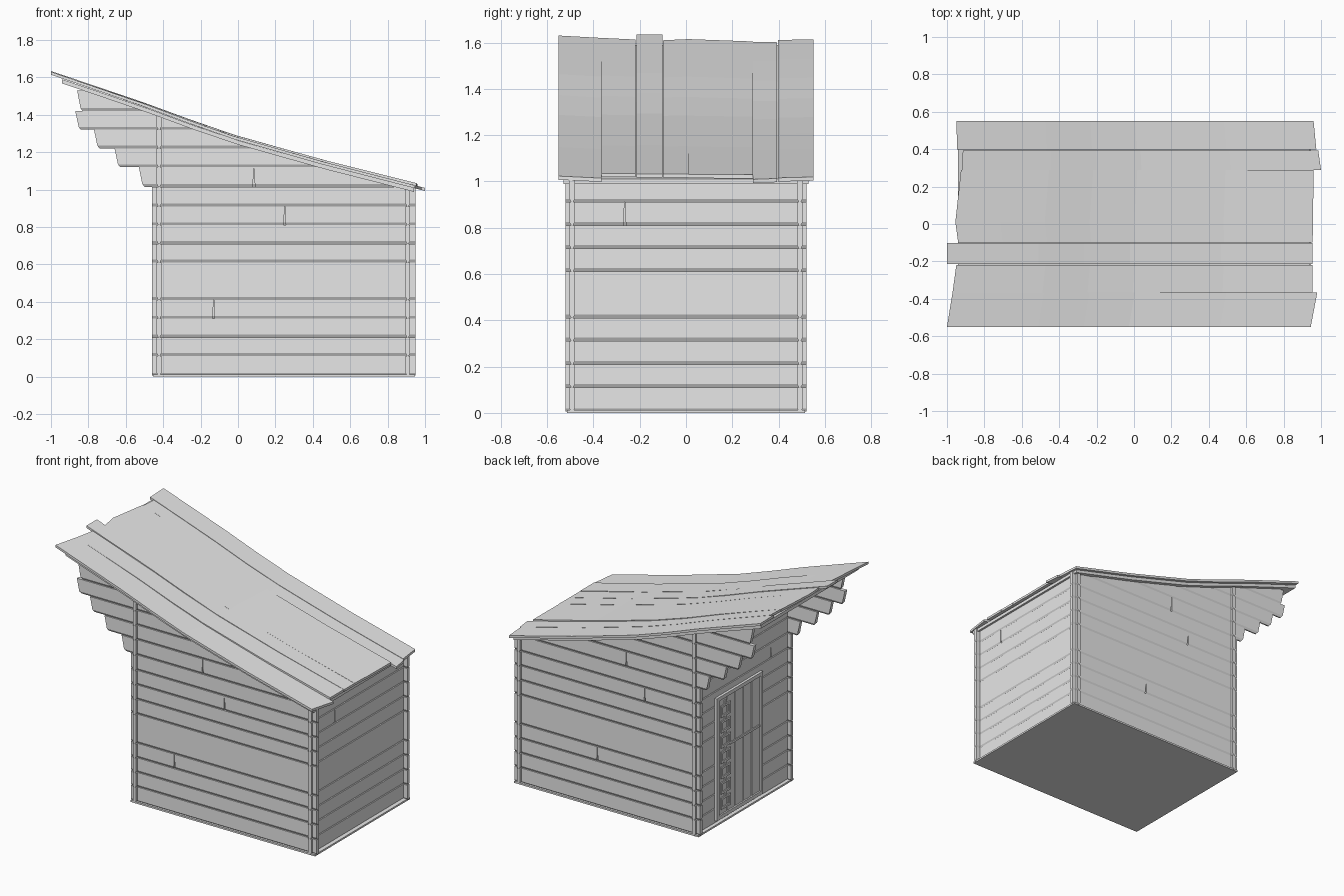
import bpy, bmesh

cube = bpy.data.objects.get("Cube")
if cube:
    bpy.data.objects.remove(cube, do_unlink=True)

mat = bpy.data.materials.new("pale_grey_wood")
mat.use_nodes = True
GREY = (0.8, 0.8, 0.8, 1)
mat.diffuse_color = GREY
mat.node_tree.nodes["Principled BSDF"].inputs["Base Color"].default_value = GREY


def finish(name, bm):
    bmesh.ops.recalc_face_normals(bm, faces=bm.faces)
    mesh = bpy.data.meshes.new(name)
    bm.to_mesh(mesh)
    bm.free()
    mesh.materials.append(mat)
    obj = bpy.data.objects.new(name, mesh)
    bpy.context.collection.objects.link(obj)
    return obj


def loft(bm, rings):
    """Skin a row of matching closed rings and cap both ends."""
    rows = [[bm.verts.new(p) for p in ring] for ring in rings]
    n = len(rows[0])
    for a, b in zip(rows, rows[1:]):
        for i in range(n):
            j = (i + 1) % n
            bm.faces.new((a[i], a[j], b[j], b[i]))
    bm.faces.new(rows[0])
    bm.faces.new(rows[-1])


def box(bm, x, y, z):
    loft(bm, [[(x[0], y[0], h), (x[1], y[0], h), (x[1], y[1], h), (x[0], y[1], h)] for h in z])


# Roof line in the x-z plane
ROOF = [(-1, 1.63), (-0.5, 1.46), (-0.08, 1.305), (0.45, 1.155), (1, 1.015)]


def roof_z(x):
    for (x0, z0), (x1, z1) in zip(ROOF, ROOF[1:]):
        if x <= x1:
            break
    return z0 + (z1 - z0) * (x - x0) / (x1 - x0)


def roof_x(z):
    for (x0, z0), (x1, z1) in zip(ROOF, ROOF[1:]):
        if z >= z1:
            break
    return x0 + (x1 - x0) * (z - z0) / (z1 - z0)


HALF = 0.0125     # half the plank thickness
LIP = 0.015       # height of the bevel under each plank
SINK = 0.03       # wall tops end this far below the roof surface


def plank(bm, z0, z1, start, end, place):
    """Plank with a bevelled lower edge; start and end are functions of height."""
    section = [(-0.004, z0), (0.004, z0), (HALF, z0 + LIP), (HALF, z1), (-HALF, z1), (-HALF, z0 + LIP)]
    loft(bm, [[place(f(z), d, z) for d, z in section] for f in (start, end)])


def row(bm, z0, z1, start, end, place, joint=None):
    """One wall row, optionally split by a tapered crack."""
    if joint is None:
        plank(bm, z0, z1, start, end, place)
        return
    gap = lambda z: 0.005 * (z1 - z) / (z1 - z0) + 0.0005
    plank(bm, z0, z1, start, lambda z: joint - gap(z), place)
    plank(bm, z0, z1, lambda z: joint + gap(z), end, place)


LEVELS = [0.005, 0.11, 0.21, 0.31, 0.41, 0.61, 0.71, 0.81, 0.91, 1.015]
GABLE = [1.015, 1.12, 1.22, 1.32, 1.42, 1.53]
STEPS = [-0.53, -0.66, -0.77, -0.87, -0.86]

# Long side walls with stepped gable planks carrying the overhang
for name, y, joints in (("front_wall", -0.492, {7: 0.25, 3: -0.13, 9: 0.085}),
                        ("back_wall", 0.492, {7: -0.04, 3: 0.32, 9: 0.1})):
    bm = bmesh.new()
    place = lambda s, d, z: (s, y + d, z)
    for i, (z0, z1) in enumerate(zip(LEVELS, LEVELS[1:])):
        row(bm, z0, z1, lambda z: -0.46, lambda z: 0.95, place, joints.get(i))
    for i, (z0, z1) in enumerate(zip(GABLE, GABLE[1:])):
        tip = STEPS[i]
        nose = lambda z: tip + (0.03 if z < z0 + 0.001 else 0.018 if z < z1 - 0.02 else 0)
        slope = lambda z: max(tip + 0.01, min(0.93, roof_x(z + SINK)))
        row(bm, z0, z1, nose, slope, place, joints.get(i + 9))
    finish(name, bm)

# End walls: the low one and the tall one behind the door
for name, x, levels, joints in (("low_end_wall", 0.908, LEVELS, {7: -0.265}),
                                ("door_wall", -0.422, LEVELS + [1.12, 1.22, 1.32, 1.4], {8: -0.3})):
    bm = bmesh.new()
    place = lambda s, d, z: (x + d, s, z)
    for i, (z0, z1) in enumerate(zip(levels, levels[1:])):
        row(bm, z0, z1, lambda z: -0.52, lambda z: 0.52, place, joints.get(i))
    finish(name, bm)

# Floor
bm = bmesh.new()
box(bm, (-0.455, 0.945), (-0.515, 0.515), (0, 0.012))
finish("floor", bm)


def roof_board(bm, y, left, right, lift, top, bottom):
    """Slab following the roof line; ends may be skewed, lift is (left, right)."""
    rings = []
    for k in range(9):
        t = k / 8
        xs = [left[i] + (right[i] - left[i]) * t for i in (0, 1)]
        up = lift[0] + (lift[1] - lift[0]) * t
        zs = [roof_z(v) + up for v in xs]
        rings.append([(xs[0], y[0], zs[0] + bottom), (xs[1], y[1], zs[1] + bottom),
                      (xs[1], y[1], zs[1] + top), (xs[0], y[0], zs[0] + top)])
    loft(bm, rings)


# Ragged roof boards: y span, left ends, right ends, lift at both ends
BOARDS = [((-0.55, -0.365), (-1, -0.97), (0.945, 0.98), (0, -0.006)),
          ((-0.365, -0.219), (-0.97, -0.95), (0.955, 0.955), (0, 0.008)),
          ((-0.214, -0.102), (-1, -1), (0.955, 0.955), (0.004, 0.006)),
          ((-0.1, 0.01), (-0.94, -0.955), (0.955, 0.957), (0, 0.006)),
          ((0.01, 0.289), (-0.955, -0.925), (0.957, 0.96), (0, 0.004)),
          ((0.29, 0.394), (-0.92, -0.915), (1, 0.985), (0, -0.006)),
          ((0.398, 0.55), (-0.945, -0.95), (0.975, 0.96), (0, -0.006))]
bm = bmesh.new()
for y, left, right, lift in BOARDS:
    roof_board(bm, y, left, right, lift, 0, -0.016)
finish("roof_boards", bm)

# Thin under-layer that rests on the walls
bm = bmesh.new()
roof_board(bm, (-0.53, 0.53), (-0.94, -0.94), (0.94, 0.94), (0, 0), -0.02, -0.042)
finish("roof_underlayer", bm)

# Door: frame, vertical boards and cross rails
WALL = -0.434
bm = bmesh.new()
for y in ((0.285, 0.31), (-0.19, -0.165)):
    box(bm, (WALL - 0.018, WALL), y, (0.03, 0.87))
for z in ((0.03, 0.055), (0.845, 0.87)):
    box(bm, (WALL - 0.018, WALL), (-0.165, 0.285), z)
finish("door_frame", bm)

bm = bmesh.new()
for i in range(5):
    y0 = -0.163 + i * 0.09
    box(bm, (WALL - 0.01, WALL), (y0, y0 + 0.084), (0.057, 0.843))
finish("door_boards", bm)

# Column of linked open squares along one door edge
bm = bmesh.new()
for i in range(7):
    z0 = 0.09 + i * 0.105
    for y in ((0.16, 0.175), (0.245, 0.26)):
        box(bm, (WALL - 0.018, WALL - 0.01), y, (z0, z0 + 0.08))
    for z in ((z0, z0 + 0.014), (z0 + 0.066, z0 + 0.08)):
        box(bm, (WALL - 0.018, WALL - 0.01), (0.175, 0.245), z)
    box(bm, (WALL - 0.016, WALL - 0.01), (0.2, 0.22), (z0 + 0.08, z0 + 0.105))
box(bm, (WALL - 0.016, WALL - 0.01), (-0.16, 0.16), (0.5, 0.515))
finish("door_ironwork", bm)
